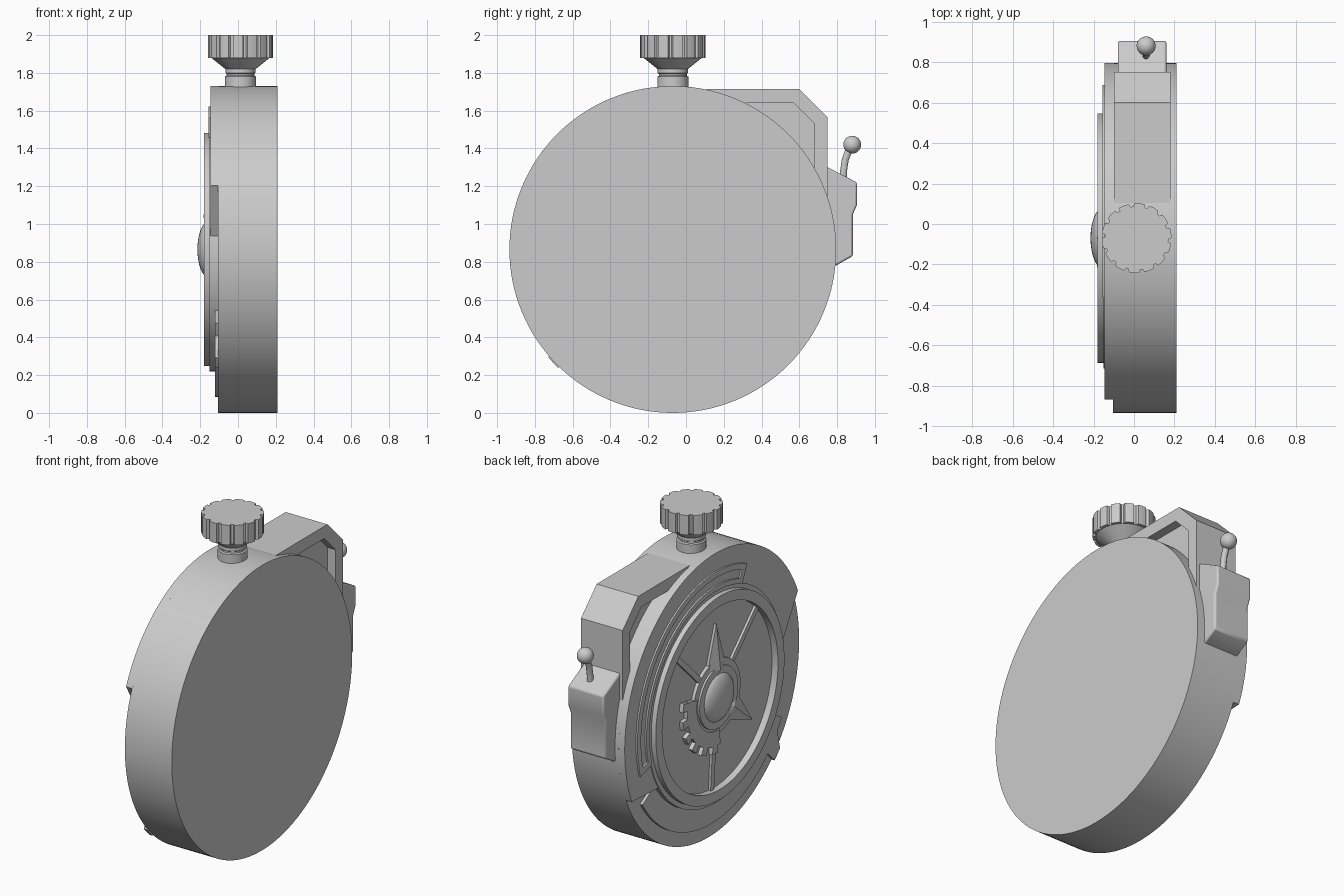
import bpy, bmesh, math
from mathutils import Vector

if "Cube" in bpy.data.objects:
    bpy.data.objects.remove(bpy.data.objects["Cube"])

CY, CZ = -0.07, 0.865      # dial axis runs along x through this point
KX = 0.013                 # knob axis


def finish(name, bm, smooth=True, bevel=0):
    bmesh.ops.recalc_face_normals(bm, faces=bm.faces)
    me = bpy.data.meshes.new(name)
    bm.to_mesh(me)
    bm.free()
    ob = bpy.data.objects.new(name, me)
    bpy.context.collection.objects.link(ob)
    if bevel:
        m = ob.modifiers.new("bevel", 'BEVEL')
        m.width, m.segments = bevel, 2
    if smooth:
        bpy.ops.object.select_all(action='DESELECT')
        bpy.context.view_layer.objects.active = ob
        ob.select_set(True)
        bpy.ops.object.shade_smooth_by_angle(angle=math.radians(30))
    return ob


def polar(r, deg):
    a = math.radians(deg)
    return CY + r * math.cos(a), CZ + r * math.sin(a)


def prism(name, pts, x0, x1, **kw):
    """Extrude a (y, z) outline along x."""
    bm = bmesh.new()
    a = [bm.verts.new((x0, y, z)) for y, z in pts]
    b = [bm.verts.new((x1, y, z)) for y, z in pts]
    n = len(pts)
    bm.faces.new(a)
    bm.faces.new(b)
    for i in range(n):
        j = (i + 1) % n
        bm.faces.new((a[i], a[j], b[j], b[i]))
    return finish(name, bm, **kw)


def strip(name, outer, inner, x0, x1, closed=False):
    """Band between two matching (y, z) paths, extruded along x."""
    bm = bmesh.new()
    rows = [[bm.verts.new((x, y, z)) for x, (y, z) in
             ((x0, o), (x1, o), (x1, i), (x0, i))] for o, i in zip(outer, inner)]
    n = len(rows)
    for k in range(n if closed else n - 1):
        p, q = rows[k], rows[(k + 1) % n]
        for c in range(4):
            d = (c + 1) % 4
            bm.faces.new((p[c], p[d], q[d], q[c]))
    if not closed:
        bm.faces.new(rows[0])
        bm.faces.new(rows[-1])
    return finish(name, bm)


def sector(name, r0, r1, a0, a1, x0, x1, b0=None, b1=None, n=64):
    """Ring sector; b0 / b1 give slanted ends on the inner arc."""
    b0 = a0 if b0 is None else b0
    b1 = a1 if b1 is None else b1
    full = a1 - a0 >= 360
    ts = [i / n for i in range(n if full else n + 1)]
    return strip(name, [polar(r1, a0 + (a1 - a0) * t) for t in ts],
                 [polar(r0, b0 + (b1 - b0) * t) for t in ts], x0, x1, full)


def loft(name, rings):
    """Skin between rings of points, capping both ends."""
    bm = bmesh.new()
    vs = [[bm.verts.new(p) for p in ring] for ring in rings]
    n = len(vs[0])
    for a, b in zip(vs, vs[1:]):
        for i in range(n):
            j = (i + 1) % n
            bm.faces.new((a[i], a[j], b[j], b[i]))
    bm.faces.new(vs[0])
    bm.faces.new(vs[-1])
    return finish(name, bm)


def ball(name, loc, scale):
    bm = bmesh.new()
    bmesh.ops.create_uvsphere(bm, u_segments=32, v_segments=16, radius=1)
    bmesh.ops.scale(bm, vec=Vector(scale), verts=bm.verts)
    bmesh.ops.translate(bm, vec=Vector(loc), verts=bm.verts)
    return finish(name, bm)


# main drum
prism("drum", [polar(0.865, i * 360 / 128) for i in range(128)], -0.105, 0.21)

# upper face plate with slanted ends, lower arc plate with its end tab
sector("upper_plate", 0.60, 0.865, -23, 157, -0.145, -0.10, -36, 180)
sector("lower_plate", 0.60, 0.78, -150, -32, -0.122, -0.10)
sector("lower_tab", 0.70, 0.872, -139, -134, -0.122, -0.10, -150, -134, n=8)

# raised frame on the upper plate
sector("frame_outer", 0.722, 0.757, -16, 113, -0.155, -0.14)
sector("frame_inner", 0.64, 0.67, -16, 113, -0.155, -0.14)
for i, a in enumerate((-16, 110)):
    sector(f"frame_end_{i}", 0.66, 0.73, a, a + 3, -0.155, -0.14, n=4)

# dial rim and floor
sector("dial_rim", 0.555, 0.617, 0, 360, -0.18, -0.10, n=128)
sector("dial_rim_step", 0.61, 0.645, 0, 360, -0.15, -0.10, n=128)
prism("dial_floor", [polar(0.57, i * 5) for i in range(72)], -0.14, -0.10)

# dial spokes
for i, a in enumerate((45, 135, -86)):
    h = 0.017
    t = Vector((math.cos(math.radians(a)), math.sin(math.radians(a))))
    s = Vector((-t.y, t.x)) * h
    c = Vector((CY, CZ))
    prism(f"spoke_{i}", [tuple(c + t * r + s * k) for r, k in
                         ((0.2, -1), (0.56, -1), (0.56, 1), (0.2, 1))], -0.155, -0.135, smooth=False)

# hub ring, partial gear and dome
sector("hub_ring", 0.10, 0.225, 0, 360, -0.16, -0.135)
sector("hub_collar", 0.10, 0.185, 0, 360, -0.172, -0.135)
sector("gear_arc", 0.2, 0.29, -95, 15, -0.165, -0.135)
for i in range(6):
    a = -90 + i * 19
    sector(f"gear_tooth_{i}", 0.28, 0.335, a, a + 9, -0.165, -0.135, n=4)
ball("hub_dome", (-0.155, CY, CZ), (0.06, 0.148, 0.148))

# ridged dial pointers
for i, a in enumerate((90, 218)):
    bm = bmesh.new()
    base = [polar(0.19, a - 28), polar(0.44, a), polar(0.19, a + 28), polar(0.1, a)]
    lo = [bm.verts.new((-0.138, *p)) for p in base]
    hi = [bm.verts.new((-0.155, *p)) for p in base]
    top = bm.verts.new((-0.183, *polar(0.17, a)))
    bm.faces.new(lo)
    for k in range(4):
        j = (k + 1) % 4
        bm.faces.new((lo[k], lo[j], hi[j], hi[k]))
        bm.faces.new((hi[k], hi[j], top))
    finish(f"pointer_{i}", bm, smooth=False)

# angular side guard with recessed panel
outer = [(0.105, 1.715), (0.60, 1.715), (0.75, 1.565), (0.75, 1.05)]
inner = [(0.30, 1.64), (0.57, 1.64), (0.68, 1.53), (0.68, 1.05)]
strip("guard_frame", outer, inner, -0.10, 0.18)
prism("guard_panel", [(0.2, 1.65), (0.58, 1.65), (0.69, 1.54), (0.69, 1.1), (0.3, 1.2)],
      -0.045, 0.125, smooth=False)

# lever housing
prism("lever_housing", [(0.70, 1.325), (0.75, 1.30), (0.905, 1.22), (0.905, 1.10), (0.883, 1.05),
                        (0.883, 0.83), (0.785, 0.775), (0.70, 0.775)], -0.08, 0.16, bevel=0.01)

# bent lever rod and ball
path = [(0.832, 1.22), (0.834, 1.28), (0.843, 1.34), (0.858, 1.38), (0.88, 1.42)]
loft("lever_rod", [[(0.06 + 0.018 * math.cos(i * math.pi / 6), y + 0.018 * math.sin(i * math.pi / 6),
                     z - k * 0.002 * math.sin(i * math.pi / 6)) for i in range(12)]
                   for k, (y, z) in enumerate(path)])
ball("lever_ball", (0.06, 0.88, 1.42), (0.047, 0.047, 0.047))


# crown: grooved stem, flare and notched knob
def circle(r, z, n=48):
    return [(KX + r * math.cos(i * math.tau / n), CY + r * math.sin(i * math.tau / n), z) for i in range(n)]


loft("crown_stem", [circle(r, z) for r, z in
                    ((0.082, 1.68), (0.082, 1.78), (0.074, 1.785), (0.074, 1.795), (0.08, 1.80),
                     (0.08, 1.82), (0.155, 1.88), (0.155, 1.89))])


def knob(z, lobes=14):
    pts = []
    for i in range(lobes):
        for f, r in ((0, 0.172), (0.35, 0.173), (0.66, 0.172), (0.74, 0.157), (0.92, 0.157)):
            a = (i + f) * math.tau / lobes
            pts.append((KX + r * math.cos(a), CY + r * math.sin(a), z))
    return pts


loft("crown_knob", [knob(1.88), knob(2.0)])
